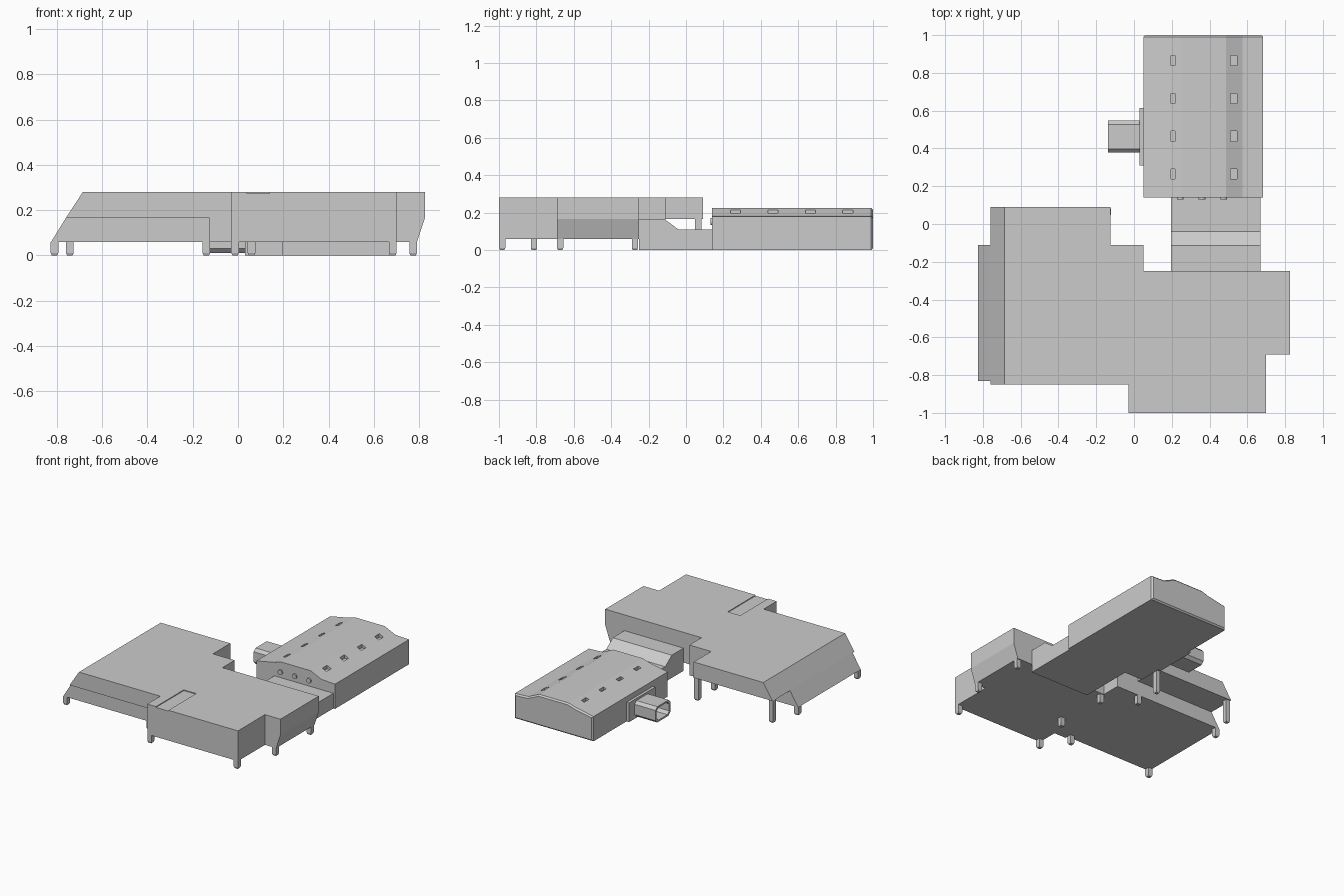
import bpy, bmesh, math

if "Cube" in bpy.data.objects:
    bpy.data.objects.remove(bpy.data.objects["Cube"])


def loft(name, low, high):
    """Closed solid between two matching loops of 3D points."""
    bm = bmesh.new()
    a = [bm.verts.new(p) for p in low]
    b = [bm.verts.new(p) for p in high]
    bm.faces.new(a[::-1])
    bm.faces.new(b)
    for i in range(len(a)):
        j = (i + 1) % len(a)
        bm.faces.new((a[i], a[j], b[j], b[i]))
    bmesh.ops.recalc_face_normals(bm, faces=bm.faces)
    me = bpy.data.meshes.new(name)
    bm.to_mesh(me)
    bm.free()
    ob = bpy.data.objects.new(name, me)
    bpy.context.collection.objects.link(ob)
    return ob


def tapered(name, outline, z0, z1, shift0={}, shift1={}):
    """Extrude a plan outline, moving chosen x values at either end."""
    return loft(name,
                [(shift0.get(x, x), y, z0) for x, y in outline],
                [(shift1.get(x, x), y, z1) for x, y in outline])


def along_x(name, yz, x0, x1):
    return loft(name, [(x0, y, z) for y, z in yz], [(x1, y, z) for y, z in yz])


def along_y(name, xz, y0, y1):
    return loft(name, [(x, y0, z) for x, z in xz], [(x, y1, z) for x, z in xz])


def box(name, x0, x1, y0, y1, z0, z1):
    return tapered(name, [(x0, y0), (x1, y0), (x1, y1), (x0, y1)], z0, z1)


def combine(ob, other, op):
    """Apply a boolean and remove the second solid."""
    m = ob.modifiers.new(op.lower(), 'BOOLEAN')
    m.operation, m.solver, m.object = op, 'EXACT', other
    bpy.context.view_layer.objects.active = ob
    bpy.ops.object.modifier_apply(modifier=m.name)
    bpy.data.objects.remove(other)


# Main building: upper storey with sloped left end, lower storey set back
core = [(.05, -.11), (.05, -.25), (.825, -.25), (.825, -.69),
        (.7, -.69), (.7, -1), (-.03, -1), (-.03, -.85)]
upper = [(-.76, .09), (-.125, .09), (-.125, -.11)] + core + [(-.76, -.85)]
lower = [(-.76, -.11)] + core + [(-.125, -.85), (-.125, -.83), (-.76, -.83)]
main = tapered("main_building", upper, .165, .28, shift1={-.76: -.685})
storey = tapered("lower_storey", lower, .06, .165, shift0={-.76: -.825, .825: .79})
combine(main, storey, 'UNION')
combine(main, box("roof_recess_cutter", .04, .14, -1.1, -.68, .274, .3), 'DIFFERENCE')

# Support legs with tapered feet; the two under the overhang are longer
r = .017
legs = [(.683, -.983, .06), (-.013, -.983, .06), (-.81, -.813, .06), (.773, -.673, .06),
        (.773, -.273, .06), (.06, -.673, .06), (-.14, -.813, .06), (.06, -.273, .06),
        (-.14, -.127, .06), (-.81, -.127, .06), (-.14, .065, .165), (-.742, .065, .165)]
for i, (x, y, top) in enumerate(legs):
    box(f"leg_{i + 1}", x - r, x + r, y - r, y + r, .012, top)
    sq = [(-1, -1), (1, -1), (1, 1), (-1, 1)]
    loft(f"leg_foot_{i + 1}",
         [(x + a * r * .7, y + b * r * .7, 0) for a, b in sq],
         [(x + a * r, y + b * r, .012) for a, b in sq])

# Connecting corridor
along_x("connecting_corridor",
        [(-.25, 0), (.14, 0), (.14, .11), (-.04, .11), (-.115, .165), (-.25, .165)],
        .195, .67)

# Hall with a raised, asymmetric roof
hall = along_y("hall", [(.05, 0), (.683, 0), (.683, .18), (.575, .185), (.487, .225),
                        (.25, .225), (.19, .207), (.05, .18)], .14, 1)
bm = bmesh.new()
bm.from_mesh(hall.data)
back = [e for e in bm.edges if all(v.co.y > .99 for v in e.verts)]
bmesh.ops.bevel(bm, geom=back, offset=.01, segments=1, affect='EDGES')
bm.to_mesh(hall.data)
bm.free()

# Two rows of roof vents sunk into the slopes
for k in range(4):
    y = .265 + .2 * k
    for x0, x1, floor in ((.195, .218, .192), (.512, .546, .188)):
        combine(hall, box("vent_cutter", x0, x1, y - .027, y + .027, floor, .3), 'DIFFERENCE')

# Round outlets on the hall's front wall
for i, x in enumerate((.245, .36, .475)):
    ring = [(x + .018 * math.cos(t * math.pi / 6), .152 + .018 * math.sin(t * math.pi / 6))
            for t in range(12)]
    along_y(f"round_outlet_{i + 1}", ring, .13, .142)

# Side duct: eight-sided hollow tube with a mounting flange
def octagon(inset):
    y0, y1, z0, z1, c = .378 + inset, .547 - inset, .01 + inset, .125 - inset, .02
    return [(y0 + c, z0), (y1 - c, z0), (y1, z0 + c), (y1, z1 - c),
            (y1 - c, z1), (y0 + c, z1), (y0, z1 - c), (y0, z0 + c)]

duct = along_x("side_duct", octagon(0), -.138, .035)
combine(duct, along_x("duct_cutter", octagon(.012), -.2, .025), 'DIFFERENCE')
box("duct_flange", .03, .052, .31, .613, 0, .14)
